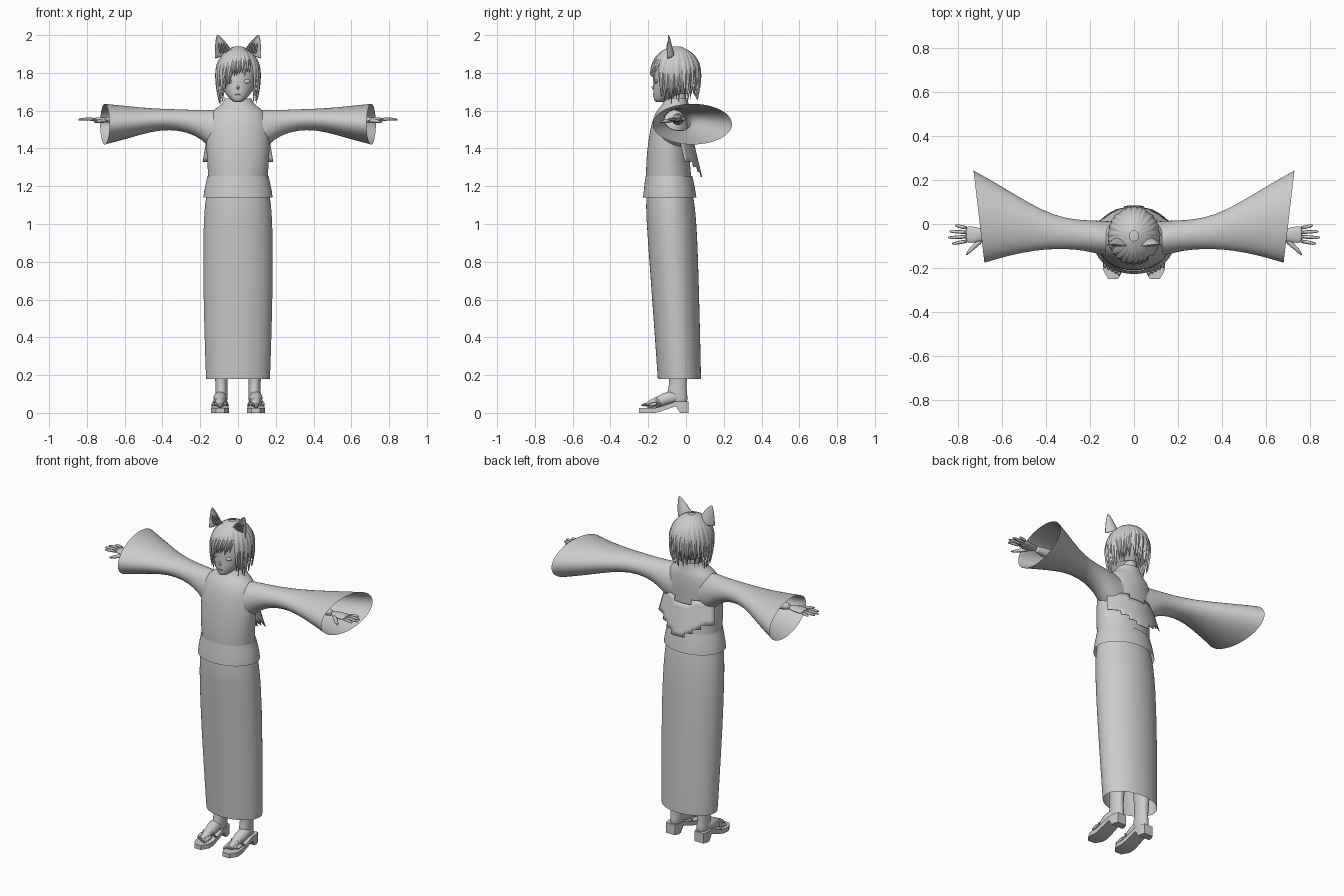
import bpy, bmesh, math, random
from mathutils import Vector

random.seed(4)
cube = bpy.data.objects.get("Cube")
if cube:
    bpy.data.objects.remove(cube, do_unlink=True)

grey = bpy.data.materials.new("plain grey")
grey.use_nodes = True
grey.diffuse_color = (0.6, 0.6, 0.6, 1)
grey.node_tree.nodes["Principled BSDF"].inputs["Base Color"].default_value = (0.6, 0.6, 0.6, 1)
parts = []


def finish(name, bm, subdiv=0, thick=0, normals=True):
    if normals:
        bmesh.ops.recalc_face_normals(bm, faces=bm.faces)
    mesh = bpy.data.meshes.new(name)
    bm.to_mesh(mesh)
    bm.free()
    mesh.materials.append(grey)
    ob = bpy.data.objects.new(name, mesh)
    bpy.context.collection.objects.link(ob)
    if thick:
        ob.modifiers.new("Thickness", 'SOLIDIFY').thickness = thick
    if subdiv:
        ob.modifiers.new("Smooth", 'SUBSURF').levels = subdiv
        ob.modifiers["Smooth"].render_levels = subdiv
    parts.append(ob)
    return ob


def skin(bm, rings, closed=True):
    for a, b in zip(rings, rings[1:]):
        n = len(a)
        for i in range(n if closed else n - 1):
            bm.faces.new((a[i], a[(i + 1) % n], b[(i + 1) % n], b[i]))


def ring_points(n):
    return [(math.cos(math.tau * i / n), math.sin(math.tau * i / n)) for i in range(n)]


def upright(name, sections, n=32, cx=0, caps=False, subdiv=1):
    """Stacked ellipses: height, half width, front y, back y."""
    bm = bmesh.new()
    rings = [[bm.verts.new((cx + rx * c, (y0 + y1) / 2 + (y1 - y0) / 2 * s, z))
              for c, s in ring_points(n)] for z, rx, y0, y1 in sections]
    skin(bm, rings)
    if caps:
        bm.faces.new(rings[0])
        bm.faces.new(rings[-1])
    return finish(name, bm, subdiv)


def sideways(name, sections, side, n=28, tilt=0.0, caps=False):
    """Ellipses along x: x, front y, back y, low z, high z; tilt grows to the end."""
    bm = bmesh.new()
    rings = []
    for k, (x, y0, y1, z0, z1) in enumerate(sections):
        t = tilt * (k / (len(sections) - 1)) ** 3
        rings.append([bm.verts.new((side * (x + t * c), (y0 + y1) / 2 + (y1 - y0) / 2 * c,
                                    (z0 + z1) / 2 + (z1 - z0) / 2 * s))
                      for c, s in ring_points(n)])
    skin(bm, rings)
    if caps:
        bm.faces.new(rings[0])
        bm.faces.new(rings[-1])
    return finish(name, bm, 1)


def tube(name, pts, radii, n=8):
    """Rounded tapering limb along a path."""
    bm = bmesh.new()
    rings = []
    pts = [Vector(p) for p in pts]
    for k, p in enumerate(pts):
        d = (pts[min(k + 1, len(pts) - 1)] - pts[max(k - 1, 0)]).normalized()
        u = d.cross(Vector((0, 0, 1)) if abs(d.z) < 0.9 else Vector((0, 1, 0))).normalized()
        w = d.cross(u)
        rings.append([bm.verts.new(p + radii[k] * (u * c + w * s)) for c, s in ring_points(n)])
    skin(bm, rings)
    bm.faces.new(rings[0])
    bm.faces.new(rings[-1])
    return finish(name, bm, 1)


def ball(name, centre, size, keep=None, seg=32):
    bm = bmesh.new()
    bmesh.ops.create_uvsphere(bm, u_segments=seg, v_segments=seg // 2, radius=1)
    for v in bm.verts:
        v.co = Vector(centre) + Vector([a * b for a, b in zip(v.co, size)])
    if keep:
        cut = [f for f in bm.faces if not keep(f.calc_center_median())]
        bmesh.ops.delete(bm, geom=cut, context='FACES')
    return finish(name, bm)


# Clothes
upright("skirt", [(0.18, 0.17, -0.15, 0.08), (0.3, 0.175, -0.158, 0.078), (0.7, 0.186, -0.187, 0.068),
                  (0.95, 0.185, -0.205, 0.06), (1.1, 0.178, -0.215, 0.048), (1.2, 0.16, -0.205, 0.03)])
upright("jacket_skirt", [(1.14, 0.184, -0.228, 0.056), (1.18, 0.18, -0.224, 0.05),
                         (1.23, 0.168, -0.218, 0.04), (1.255, 0.163, -0.214, 0.034)])
upright("jacket_body", [(1.24, 0.158, -0.212, 0.03), (1.32, 0.163, -0.212, 0.02), (1.42, 0.17, -0.203, 0.02),
                        (1.5, 0.168, -0.19, 0.025), (1.56, 0.16, -0.175, 0.025), (1.6, 0.138, -0.155, 0.022),
                        (1.622, 0.1, -0.135, 0.016), (1.645, 0.079, -0.118, 0.012), (1.665, 0.07, -0.108, 0.01)])

# Stepped sash flap hanging off the back
bm = bmesh.new()
cols, rows = 18, 8
grid = []
for r in range(rows + 1):
    v = r / rows
    line = []
    for c in range(cols + 1):
        u = 2 * c / cols - 1
        line.append(bm.verts.new(((0.165 + 0.035 * v) * u, 0.035 + 0.05 * v - 0.07 * u * u, 1.46 - 0.21 * v)))
    grid.append(line)
for r in range(rows):
    for c in range(cols):
        off = abs(c - (cols - 1) / 2)
        low = rows - (1 if off > 2 else 0) - (1 if off > 4 else 0) - (1 if off > 6 else 0)
        if r < low and not (r < 1 and off < 3):
            bm.faces.new((grid[r][c], grid[r][c + 1], grid[r + 1][c + 1], grid[r + 1][c]))
loose = [v for v in bm.verts if not v.link_faces]
bmesh.ops.delete(bm, geom=loose, context='VERTS')
finish("sash_flap", bm, thick=0.004)

# Head and neck
upright("neck", [(1.56, 0.06, -0.11, 0.01), (1.64, 0.042, -0.095, 0.0), (1.72, 0.04, -0.09, 0.0)], 20)
upright("face", [(1.645, 0.016, -0.162, -0.12), (1.655, 0.035, -0.17, -0.08), (1.685, 0.066, -0.174, -0.02),
                 (1.73, 0.09, -0.172, 0.03), (1.78, 0.1, -0.17, 0.05), (1.84, 0.1, -0.165, 0.05),
                 (1.89, 0.07, -0.13, 0.02)], 28, caps=True)
ball("nose", (0, -0.172, 1.722), (0.007, 0.01, 0.011), seg=12)
ball("mouth", (0, -0.17, 1.685), (0.016, 0.006, 0.003), seg=12)
for s, side in ((1, "left"), (-1, "right")):
    ball(side + "_eye", (s * 0.045, -0.157, 1.755), (0.021, 0.008, 0.011), seg=16)

# Hair: cap with an opening for the face, then tapering locks
HC = Vector((0, -0.054, 1.8))
ball("hair_cap", HC, (0.115, 0.128, 0.132),
     lambda p: p.z > 1.845 or (p.z > 1.69 and p.y > -0.085))


def lock(bm, a, sweep, end, width, lift):
    steps, rings = 9, []
    for k in range(steps):
        t = k / (steps - 1)
        z = 1.94 - (1.94 - end) * t ** 1.5
        h = (z - HC.z) / 0.14
        r = math.sqrt(max(0.03, 1 - h * h)) if h > 0 else 1 - 0.14 * h * h
        r *= lift
        b = a + sweep * t
        w = width * min(1, (1 - t) * 2.2) + 0.002
        row = []
        for da, out in ((-w, 0.95), (0, 1.03), (w, 0.95)):
            row.append(bm.verts.new((HC.x + 0.122 * r * out * math.sin(b + da),
                                     HC.y - 0.136 * r * out * math.cos(b + da), z)))
        rings.append(row)
    skin(bm, rings, closed=False)


bm = bmesh.new()
for layer in range(2):
    count = 26
    for i in range(count):
        a = math.tau * (i + layer / 2) / count - math.pi
        if abs(a) < 0.95:
            end, sweep = (1.71 if a < -0.1 else 1.785), -0.3
        elif abs(a) < 1.9:
            end, sweep = 1.645, 0.1 * (1 if a < 0 else -1)
        else:
            end, sweep = 1.665, random.uniform(-0.12, 0.12)
        lock(bm, a, sweep, end + random.uniform(-0.012, 0.03), 0.17, 1.0 - 0.03 * layer)
finish("hair_locks", bm, subdiv=1, normals=False)

for s, side in ((1, "left"), (-1, "right")):
    # Pointed ear: cupped shell with fur tufts inside
    bm = bmesh.new()
    rings = []
    for k in range(7):
        t = k / 6
        half = 0.046 * (1 - t) ** 0.75 + 0.001
        row = []
        for j in range(7):
            u = j / 3 - 1
            x = 0.074 + 0.034 * t + half * u
            row.append(bm.verts.new((s * x, -0.065 - 0.03 * t - 0.04 * (1 - t) * u * u,
                                     1.892 + 0.108 * t - 0.02 * u * (1 - t))))
        rings.append(row)
    skin(bm, rings, closed=False)
    finish(side + "_ear", bm, 1, 0.006)
    for j in range(4):
        x = 0.05 + 0.014 * j
        tube(side + "_ear_tuft", [(s * x, -0.09, 1.9), (s * (x + 0.004), -0.1, 1.93),
                                  (s * (x + 0.012), -0.098, 1.962)], [0.007, 0.008, 0.001], 6)

    # Wide sleeve with a slanted open cuff
    sideways(side + "_sleeve", [(0.07, -0.15, 0.01, 1.37, 1.6), (0.14, -0.145, 0.015, 1.39, 1.606),
                                (0.19, -0.128, 0.016, 1.45, 1.604), (0.27, -0.115, 0.02, 1.487, 1.605),
                                (0.36, -0.113, 0.04, 1.5, 1.609), (0.46, -0.12, 0.09, 1.49, 1.612),
                                (0.59, -0.145, 0.175, 1.45, 1.625), (0.705, -0.178, 0.245, 1.42, 1.637)],
             s, tilt=0.025)

    # Arm, palm, fingers
    tube(side + "_forearm", [(s * 0.4, -0.04, 1.555), (s * 0.56, -0.045, 1.553), (s * 0.68, -0.047, 1.552)],
         [0.035, 0.031, 0.02], 14)
    sideways(side + "_palm", [(0.66, -0.066, -0.028, 1.536, 1.567), (0.7, -0.082, -0.018, 1.537, 1.566),
                              (0.74, -0.088, -0.009, 1.54, 1.565), (0.768, -0.084, -0.01, 1.544, 1.562)],
             s, 16, caps=True)
    for j, tip in enumerate((0.828, 0.846, 0.84, 0.815)):
        y = -0.077 + 0.0195 * j
        spread = 0.004 * (j - 1.5)
        tube(side + "_finger", [(s * 0.755, y, 1.553), (s * 0.79, y + spread, 1.556),
                                (s * (tip - 0.01), y + 2 * spread, 1.554), (s * tip, y + 2 * spread, 1.552)],
             [0.01, 0.009, 0.008, 0.003])
    tube(side + "_thumb", [(s * 0.69, -0.07, 1.55), (s * 0.725, -0.1, 1.545), (s * 0.75, -0.125, 1.542),
                           (s * 0.765, -0.142, 1.54)], [0.014, 0.012, 0.009, 0.003])

    # Leg, foot, toes
    cx = s * 0.095
    upright(side + "_leg", [(0.04, 0.028, -0.075, 0.003), (0.07, 0.034, -0.105, 0.01), (0.11, 0.033, -0.1, 0.006),
                            (0.15, 0.031, -0.088, 0.002), (0.24, 0.038, -0.09, 0.012), (0.42, 0.05, -0.11, 0.03)],
            18, s * 0.088, True)
    tube(side + "_foot", [(cx, -0.03, 0.085), (cx, -0.09, 0.082), (cx, -0.14, 0.06), (cx, -0.19, 0.045),
                          (cx, -0.215, 0.04)], [0.03, 0.038, 0.031, 0.022, 0.012], 14)
    for j in range(5):
        x = s * (0.067 + 0.016 * j)
        reach = -0.238 + 0.009 * j
        tube(side + "_toe", [(x, -0.15, 0.05), (x, reach + 0.025, 0.045), (x, reach, 0.039)],
             [0.013, 0.011, 0.005])

    # Sandal: arched sole over a front pad and a heel block
    bm = bmesh.new()
    rings = []
    for k in range(13):
        t = k / 12
        y = -0.25 + 0.262 * t
        half = 0.05 * min(1, 0.45 + 3.2 * t) * (1 - 0.28 * t) * (0.8 if k == 12 else 1)
        rise = 0.035 * max(0, min(1, (t - 0.35) / 0.4))
        low = rise if t < 0.76 else 0.0
        row = [(-1, low), (1, low), (1, rise + 0.026), (-1, rise + 0.026)]
        rings.append([bm.verts.new((cx + half * u, y, z)) for u, z in row])
    skin(bm, rings)
    bm.faces.new(rings[0])
    bm.faces.new(rings[-1])
    finish(side + "_sandal", bm)
    tube(side + "_sandal_strap", [(cx - 0.045, -0.13, 0.03), (cx - 0.03, -0.155, 0.072), (cx, -0.165, 0.08),
                                  (cx + 0.03, -0.155, 0.072), (cx + 0.045, -0.13, 0.03)], [0.007] * 5)

bpy.ops.object.select_all(action='DESELECT')
for ob in parts:
    ob.select_set(True)
bpy.context.view_layer.objects.active = parts[0]
bpy.ops.object.shade_smooth_by_angle(angle=math.radians(40))
